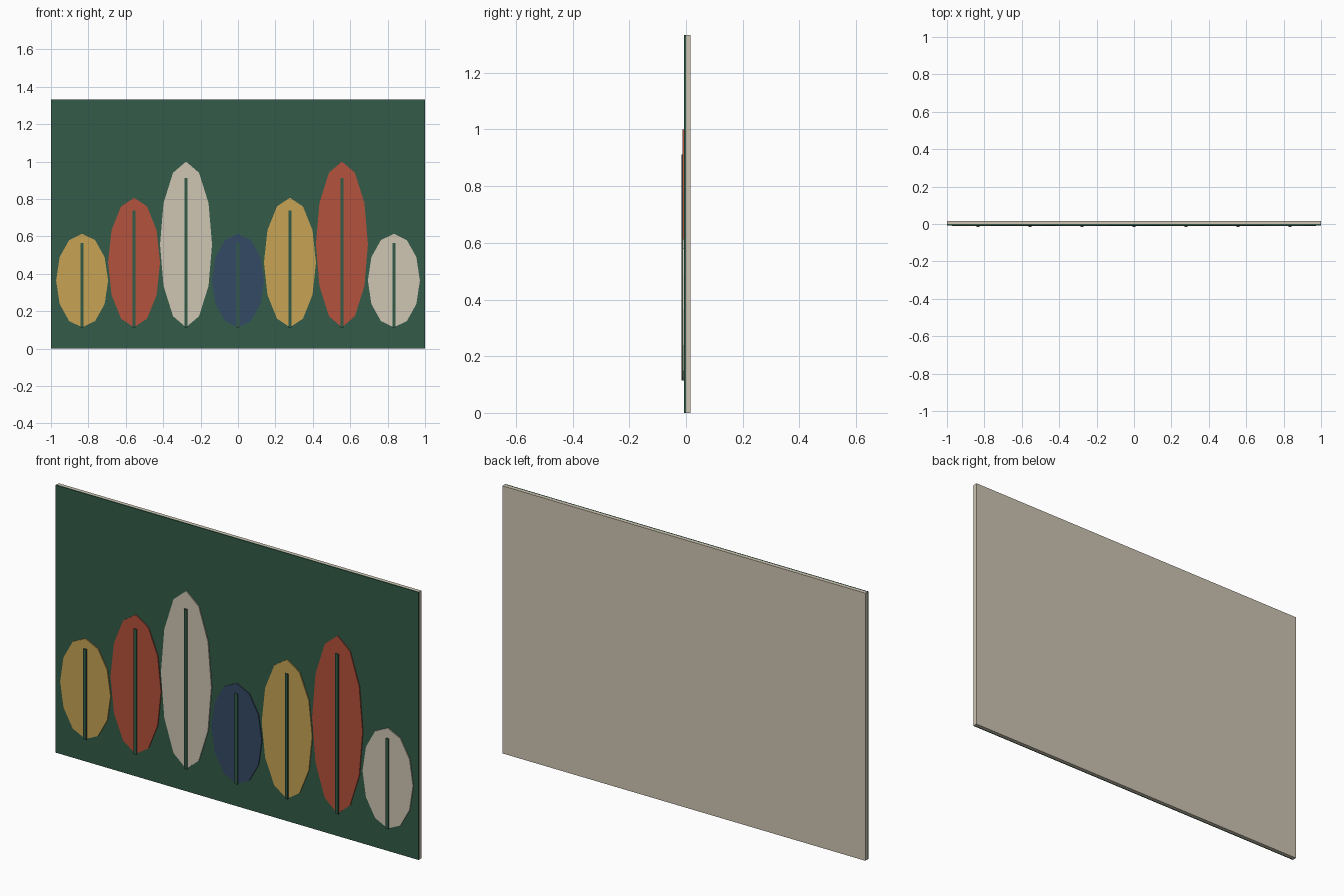
import bpy, bmesh, math

if "Cube" in bpy.data.objects:
    bpy.data.objects.remove(bpy.data.objects["Cube"])

def material(name, rgb):
    m = bpy.data.materials.new(name)
    m.diffuse_color = (*rgb, 1)
    m.use_nodes = True
    m.node_tree.nodes["Principled BSDF"].inputs["Base Color"].default_value = m.diffuse_color
    return m

GREEN = material("green", (0.034, 0.105, 0.065))
CREAM = material("cream", (0.62, 0.56, 0.45))
YELLOW = material("yellow", (0.57, 0.37, 0.09))
RED = material("red", (0.46, 0.085, 0.045))
BLUE = material("blue", (0.034, 0.067, 0.13))

def slab(name, outline, y_front, y_back, mat):
    """Extrude an (x, z) outline from y_front to y_back."""
    bm = bmesh.new()
    face = bm.faces.new([bm.verts.new((x, y_front, z)) for x, z in outline])
    out = bmesh.ops.extrude_face_region(bm, geom=[face])
    for v in out["geom"]:
        if isinstance(v, bmesh.types.BMVert):
            v.co.y = y_back
    bmesh.ops.recalc_face_normals(bm, faces=bm.faces)
    mesh = bpy.data.meshes.new(name)
    bm.to_mesh(mesh)
    bm.free()
    mesh.materials.append(mat)
    obj = bpy.data.objects.new(name, mesh)
    bpy.context.collection.objects.link(obj)
    return obj

def rect(x0, x1, z0, z1):
    return [(x0, z0), (x1, z0), (x1, z1), (x0, z1)]

# Backing board and green front sheet
HEIGHT = 1.333
slab("backing_board", rect(-1, 1, 0, HEIGHT), 0.0, 0.0167, CREAM)
slab("front_sheet", rect(-1, 1, 0, HEIGHT), -0.0067, 0.0, GREEN)

# Row of twelve-sided oval leaves, each with a raised midrib
BASE, PITCH, HALF_W = 0.114, 0.2778, 0.139
leaves = [(0.50, YELLOW), (0.693, RED), (0.886, CREAM), (0.50, BLUE),
          (0.693, YELLOW), (0.886, RED), (0.50, CREAM)]
for i, (h, mat) in enumerate(leaves):
    cx = (i - 3) * PITCH
    oval = [(cx + HALF_W * math.cos(k * math.pi / 6),
             BASE + h / 2 + h / 2 * math.sin(k * math.pi / 6)) for k in range(12)]
    slab(f"leaf_{i + 1}", oval, -0.0115, -0.0067, mat)
    slab(f"midrib_{i + 1}", rect(cx - 0.008, cx + 0.008, BASE, BASE + 0.9 * h),
         -0.0167, -0.0115, GREEN)
